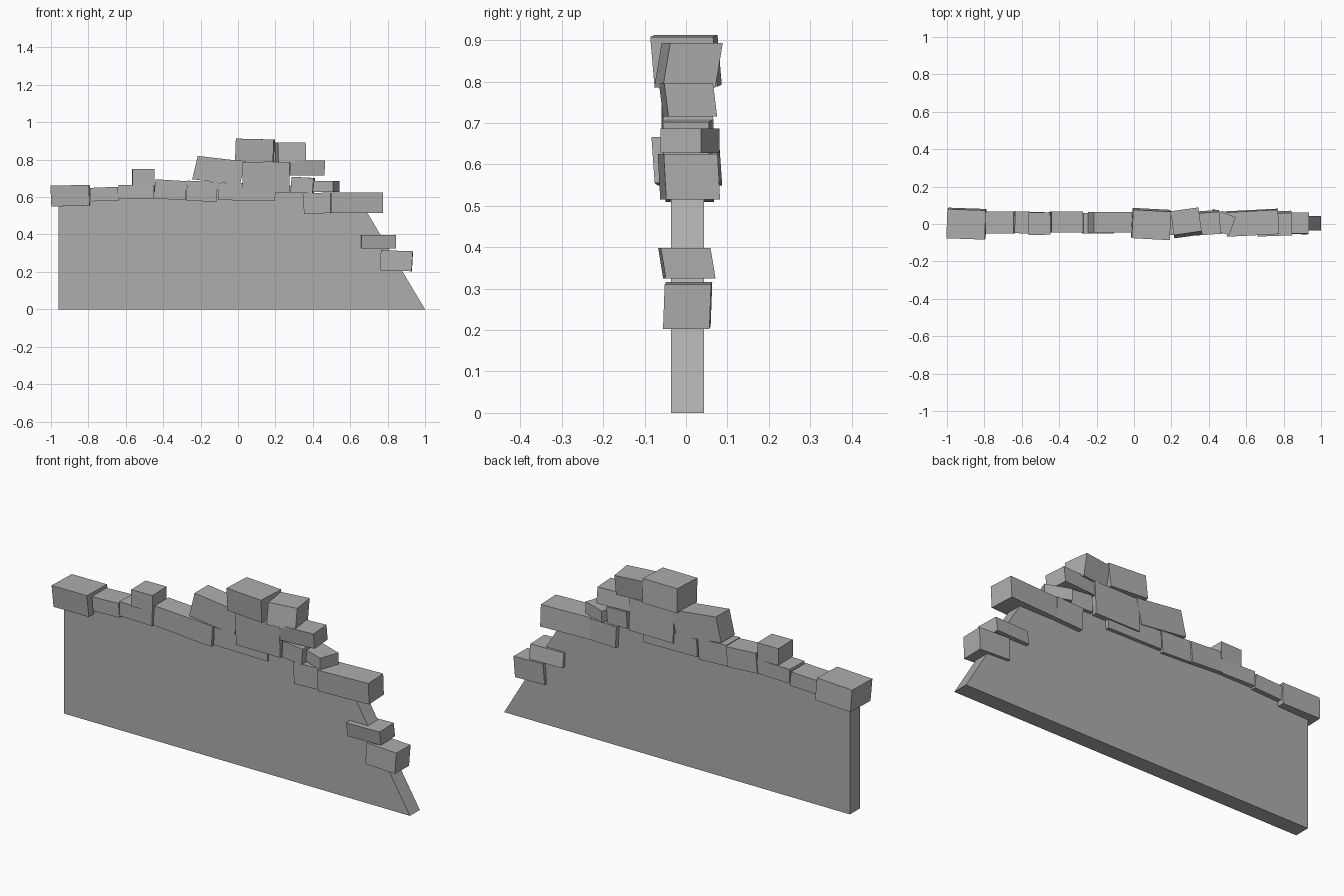
import bpy
import bmesh
from math import radians
from mathutils import Matrix, Vector

cube = bpy.data.objects.get("Cube")
if cube:
    bpy.data.objects.remove(cube, do_unlink=True)

stone = bpy.data.materials.new("grey stone")
stone.use_nodes = True
stone.diffuse_color = (0.42, 0.42, 0.42, 1)
stone.node_tree.nodes["Principled BSDF"].inputs["Base Color"].default_value = stone.diffuse_color


def add_object(name, bm):
    bmesh.ops.recalc_face_normals(bm, faces=bm.faces)
    mesh = bpy.data.meshes.new(name)
    bm.to_mesh(mesh)
    bm.free()
    mesh.materials.append(stone)
    obj = bpy.data.objects.new(name, mesh)
    bpy.context.collection.objects.link(obj)


def block(name, x, z, y=(-.05, .065), lean=0, drop=0, yaw=0):
    """Slightly crooked stone: lean shifts the top in y, drop lowers its right end."""
    bm = bmesh.new()
    bmesh.ops.create_cube(bm, size=1)
    size = Vector((x[1] - x[0], y[1] - y[0], z[1] - z[0]))
    centre = Vector((sum(x), sum(y), sum(z))) / 2
    for v in bm.verts:
        u, h = v.co.x, v.co.z
        v.co = Vector(a * b for a, b in zip(v.co, size))
        v.co += Vector((drop * h, lean * h, -drop * u))
    turn = Matrix.Translation(centre) @ Matrix.Rotation(radians(yaw), 4, 'Z')
    bmesh.ops.transform(bm, matrix=turn, verts=bm.verts)
    add_object(name, bm)


# Wall slab: broken outline extruded through its thickness
outline = [(-.96, 0), (1, 0), (.647, .59), (.36, .61), (.25, .68), (.04, .68),
           (-.1, .64), (-.45, .63), (-.96, .61)]
bm = bmesh.new()
face = bm.faces.new([bm.verts.new((x, -.036, z)) for x, z in outline])
ext = bmesh.ops.extrude_face_region(bm, geom=[face])
moved = [g for g in ext["geom"] if isinstance(g, bmesh.types.BMVert)]
bmesh.ops.translate(bm, vec=(0, .08, 0), verts=moved)
add_object("wall_slab", bm)

# Left run of coping stones
block("left_end_stone", (-.998, -.793), (.552, .663), (-.076, .08), lean=-.008, drop=-.005, yaw=-2)
block("left_low_stone", (-.79, -.64), (.58, .652), (-.05, .068), drop=-.006)
block("left_long_stone", (-.637, -.447), (.592, .665), (-.052, .065), yaw=-2)
block("left_top_stone", (-.565, -.447), (.665, .75), (-.058, .062), yaw=1)
block("left_mid_stone", (-.446, -.277), (.588, .69), (-.045, .066), drop=.01)
block("inner_stone", (-.275, -.112), (.578, .684), (-.05, .06), drop=.008)

# Central peak
block("centre_base_stone", (-.105, .2), (.582, .672), (-.045, .062), drop=.004)
block("centre_left_stone", (-.23, .025), (.68, .805), (-.045, .065), drop=.03)
block("centre_right_stone", (.025, .275), (.622, .787), (-.055, .066), lean=-.006)
block("peak_stone", (-.01, .193), (.79, .91), (-.076, .076), lean=-.01, drop=.005, yaw=-3)
block("peak_side_stone", (.205, .355), (.786, .893), (-.058, .07), lean=.018, yaw=8)

# Right-hand steps
block("upper_step_stone", (.273, .46), (.715, .795), (-.054, .064), lean=-.01, yaw=4)
block("middle_step_stone", (.287, .405), (.622, .705), (-.05, .06), drop=.006, yaw=-4)
block("turned_step_stone", (.40, .53), (.627, .686), (-.042, .062), yaw=-20)
block("lower_step_stone", (.35, .497), (.512, .622), (-.05, .068), drop=-.006)
block("wide_step_stone", (.493, .773), (.515, .625), (-.058, .072), lean=-.006, yaw=3)

# Loose stones on the sloping edge
block("slope_upper_stone", (.657, .843), (.325, .398), (-.058, .062), lean=-.012, yaw=2)
block("slope_lower_stone", (.762, .932), (.206, .313), (-.052, .06), lean=.004, drop=.006, yaw=-1)
